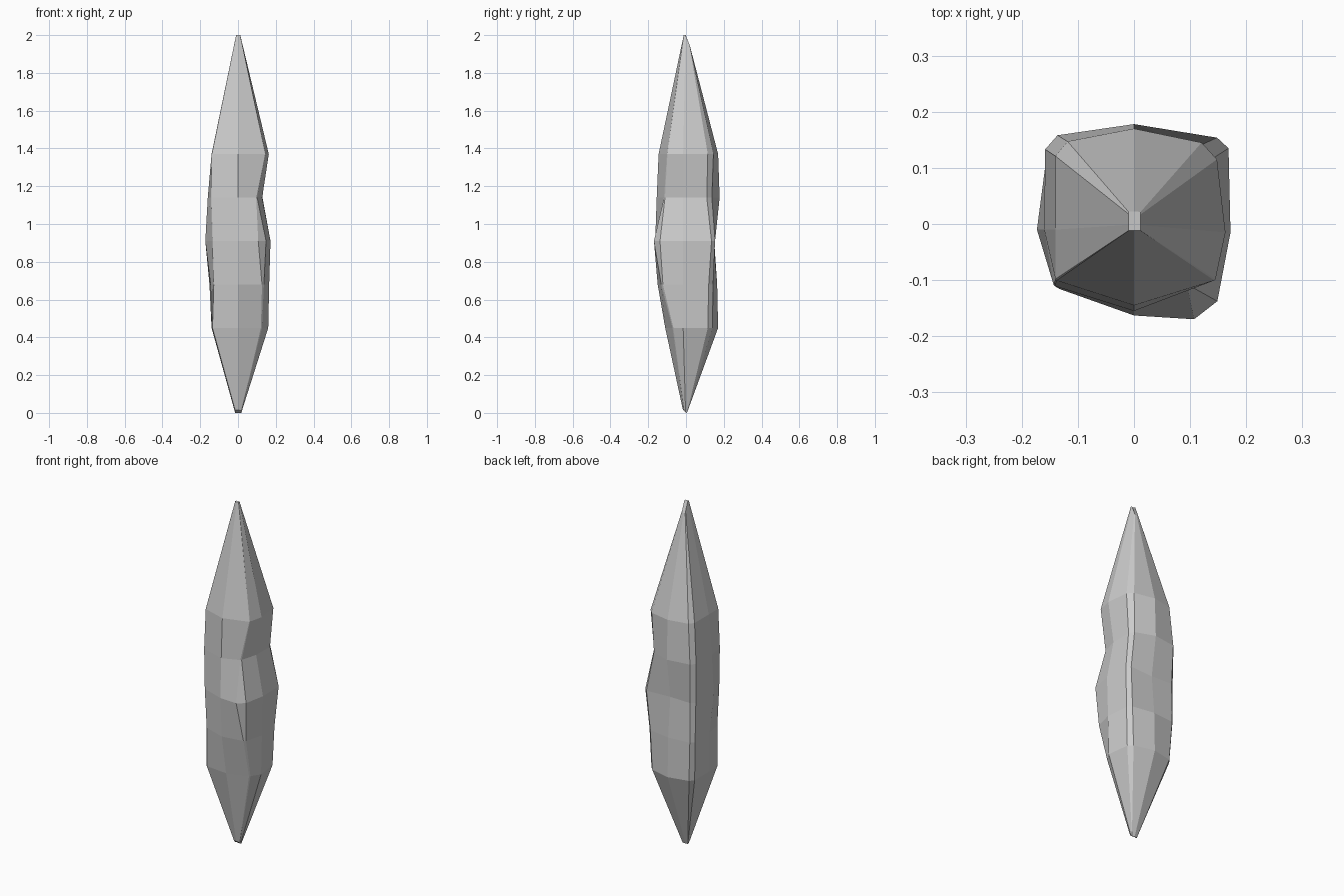
import bpy
import bmesh
from mathutils import Vector

default_cube = bpy.data.objects.get("Cube")
if default_cube:
    bpy.data.objects.remove(default_cube, do_unlink=True)


def make_material(name, value):
    material = bpy.data.materials.new(name)
    material.use_nodes = True
    colour = (value, value, value, 1.0)
    material.diffuse_color = colour
    shader = material.node_tree.nodes["Principled BSDF"]
    shader.inputs["Base Color"].default_value = colour
    shader.inputs["Roughness"].default_value = 0.8
    return material


def cut_corner(before, corner, after, width):
    """Replace a corner by two points, each moved towards a neighbour."""
    corner = Vector(corner)
    return [corner + (Vector(side) - corner).normalized() * width
            for side in (before, after)]


def outline(front_left, front_right, back_right, back_left, middles, cuts):
    """Twelve-point section: four cut corners and four side middles."""
    front, right, back, left = middles
    corners = (front_left, front_right, back_right, back_left)
    sides = ((0, front), (right, -0.015), (0, back), (left, -0.01))
    points = []
    for i, corner in enumerate(corners):
        points += cut_corner(sides[i - 1], corner, sides[i], cuts[i])
        points.append(Vector(sides[i]))
    return points


# Body sections from bottom to top: corners, side middles, corner cuts
sections = [
    (0.45, (-.137, -.095), (.125, -.07), (.14, .135), (-.14, .14),
     (-.11, .16, .17, -.14), (.002, .004, .02, .02)),
    (0.68, (-.13, -.105), (.135, -.13), (.15, .14), (-.152, .152),
     (-.15, .165, .165, -.145), (.002, .008, .02, .02)),
    (0.91, (-.135, -.115), (.142, -.172), (.168, .155), (-.152, .15),
     (-.163, .172, .145, -.173), (.002, .035, .02, .02)),
    (1.14, (-.143, -.11), (.1, -.115), (.13, .13), (-.158, .155),
     (-.155, .128, .178, -.16), (.002, .004, .02, .022)),
    (1.37, (-.14, -.1), (.145, -.1), (.145, .14), (-.14, .143),
     (-.145, .163, .17, -.14), (.002, .002, .025, .022)),
]


def build_shard(material):
    bm = bmesh.new()
    rings = []
    for height, *shape in sections:
        rings.append([bm.verts.new((p.x, p.y, height)) for p in outline(*shape)])

    # Small blunt tips, tilted on one side
    def tip(source, low, high, height, slope, tilt_sign):
        ring = []
        for v in source:
            x = max(low[0], min(high[0], v.co.x * 0.15))
            y = max(low[1], min(high[1], v.co.y * 0.15))
            ring.append(bm.verts.new((x, y, height + slope * max(0, tilt_sign * y))))
        return ring

    rings.insert(0, tip(rings[0], (-.015, -.022), (.018, .005), 0, 1.0, -1))
    rings.append(tip(rings[-1], (-.01, -.012), (.012, .022), 2, -2.8, 1))

    # Skin the sections and close both tips
    for lower, upper in zip(rings, rings[1:]):
        for i in range(len(lower)):
            j = (i + 1) % len(lower)
            bm.faces.new((lower[i], lower[j], upper[j], upper[i]))
    bm.faces.new(list(reversed(rings[0])))
    bm.faces.new(rings[-1])

    bmesh.ops.remove_doubles(bm, verts=bm.verts[:], dist=0.0005)
    bmesh.ops.recalc_face_normals(bm, faces=bm.faces[:])
    mesh = bpy.data.meshes.new("stone_shard")
    bm.to_mesh(mesh)
    bm.free()
    mesh.materials.append(material)
    shard = bpy.data.objects.new("stone_shard", mesh)
    bpy.context.collection.objects.link(shard)


build_shard(make_material("light grey stone", 0.6))
